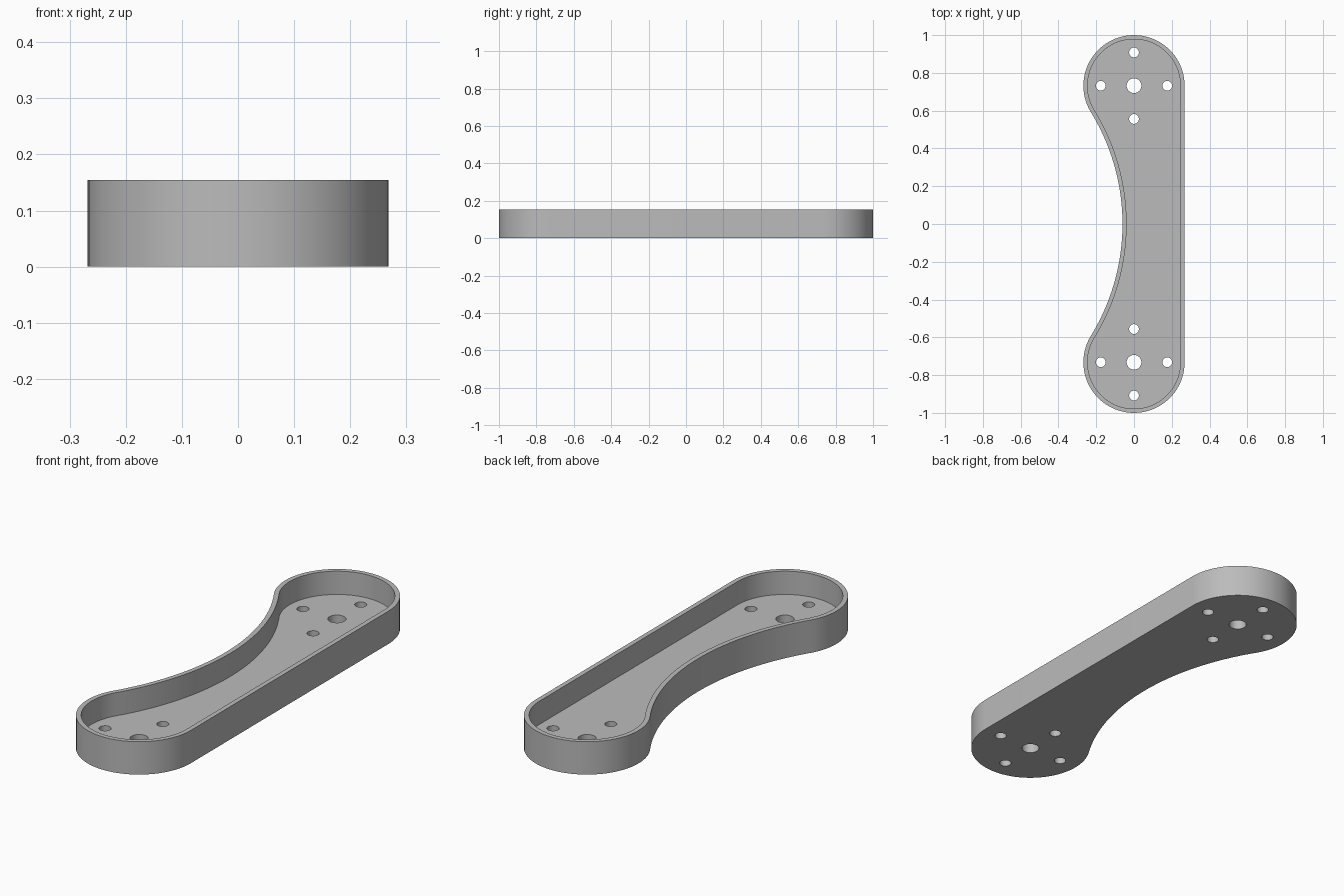
import bpy, bmesh
from math import pi, cos, sin, atan2, hypot

HEIGHT, FLOOR, WALL = 0.154, 0.045, 0.022
END_Y, END_R = 0.732, 0.268      # centre and radius of the rounded ends
WAIST_X = -0.061                 # innermost point of the concave side
BOLT_RING, BOLT_R, PIVOT_R = 0.176, 0.026, 0.039

cube = bpy.data.objects.get("Cube")
if cube:
    bpy.data.objects.remove(cube, do_unlink=True)

grey = bpy.data.materials.new("plain grey")
grey.use_nodes = True
grey.diffuse_color = (0.5, 0.5, 0.5, 1)
grey.node_tree.nodes["Principled BSDF"].inputs["Base Color"].default_value = (0.5, 0.5, 0.5, 1)


def arc(cx, cy, r, a0, a1, n):
    return [(cx + r * cos(a0 + (a1 - a0) * i / n),
             cy + r * sin(a0 + (a1 - a0) * i / n)) for i in range(n + 1)]


def arm_outline(inset):
    """Two round ends, one straight side, one tangent concave side."""
    # Radius of the concave arc that touches both end circles
    w = -WAIST_X
    big = (END_Y ** 2 + w ** 2 - END_R ** 2) / (2 * (END_R - w))
    cx = -w - big
    t = atan2(END_Y, -cx)
    r = END_R - inset
    top = arc(0, END_Y, r, 0, pi + t, 48)
    waist = arc(cx, 0, big + inset, t, -t, 48)[1:-1]
    bottom = arc(0, -END_Y, r, pi - t, 2 * pi, 48)
    return top + waist + bottom


def prism(name, outlines, z0, z1):
    """Extrude closed outlines from z0 to z1 as one object."""
    bm = bmesh.new()
    for pts in outlines:
        face = bm.faces.new([bm.verts.new((x, y, z0)) for x, y in pts])
        res = bmesh.ops.extrude_face_region(bm, geom=[face], use_keep_orig=True)
        verts = [v for v in res["geom"] if isinstance(v, bmesh.types.BMVert)]
        bmesh.ops.translate(bm, verts=verts, vec=(0, 0, z1 - z0))
    bmesh.ops.recalc_face_normals(bm, faces=bm.faces)
    mesh = bpy.data.meshes.new(name)
    bm.to_mesh(mesh)
    bm.free()
    mesh.materials.append(grey)
    obj = bpy.data.objects.new(name, mesh)
    bpy.context.collection.objects.link(obj)
    return obj


# Solid arm, and the cutters for its pocket and its holes
arm = prism("arm_tray", [arm_outline(0)], 0, HEIGHT)
pocket = prism("pocket_cutter", [arm_outline(WALL)], FLOOR, HEIGHT + 0.1)

holes = []
for end in (-END_Y, END_Y):
    holes.append(arc(0, end, PIVOT_R, 0, 2 * pi, 32)[:-1])
    for k in range(4):
        a = k * pi / 2
        holes.append(arc(BOLT_RING * cos(a), end + BOLT_RING * sin(a),
                         BOLT_R, 0, 2 * pi, 24)[:-1])
drill = prism("hole_cutter", holes, -0.1, HEIGHT + 0.1)

# Cut, then discard the cutters
bpy.ops.object.select_all(action='DESELECT')
bpy.context.view_layer.objects.active = arm
arm.select_set(True)
for cutter in (pocket, drill):
    cutter.hide_render = True
    mod = arm.modifiers.new(cutter.name, 'BOOLEAN')
    mod.operation, mod.solver, mod.object = 'DIFFERENCE', 'EXACT', cutter
    bpy.ops.object.modifier_apply(modifier=mod.name)
    bpy.data.objects.remove(cutter, do_unlink=True)

bpy.ops.object.shade_smooth_by_angle(angle=pi / 6)
